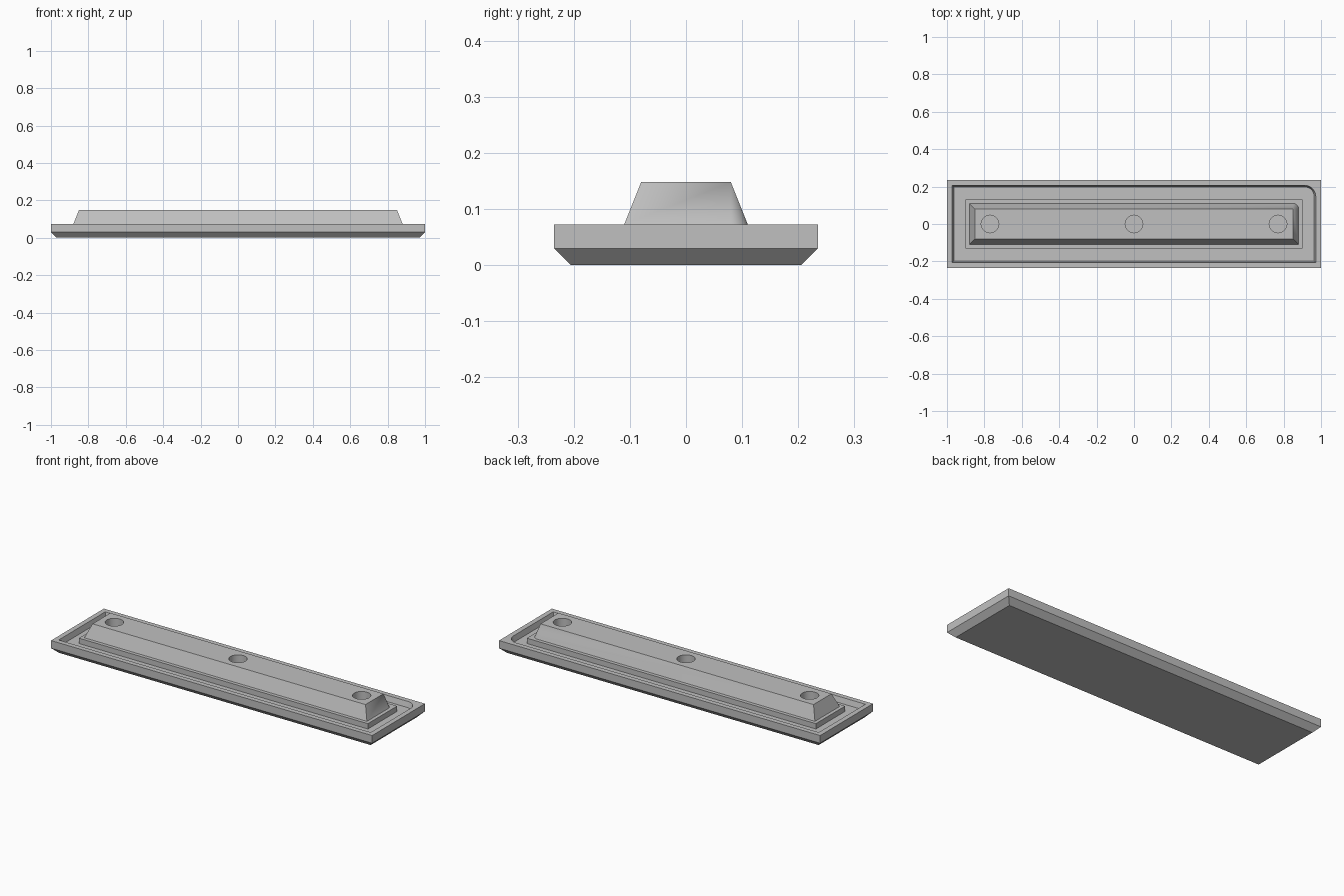
import bpy, bmesh, math

cube = bpy.data.objects.get("Cube")
if cube:
    bpy.data.objects.remove(cube, do_unlink=True)

grey = bpy.data.materials.new("plain grey")
grey.use_nodes = True
colour = (0.53, 0.53, 0.53, 1)
grey.diffuse_color = colour
grey.node_tree.nodes["Principled BSDF"].inputs["Base Color"].default_value = colour

CORNER_STEPS = 10


def outline(half_x, half_y, radius=0):
    """Rectangle whose back-left corner is rounded."""
    points = [(-half_x, half_y), (-half_x, -half_y), (half_x, -half_y)]
    for i in range(CORNER_STEPS + 1):
        a = math.pi / 2 * i / CORNER_STEPS
        points.append((half_x - radius + radius * math.cos(a),
                       half_y - radius + radius * math.sin(a)))
    return points


def loft(name, rings):
    """Skin a closed solid through (half_x, half_y, z, corner radius) rings."""
    bm = bmesh.new()
    loops = [[bm.verts.new((x, y, z)) for x, y in outline(hx, hy, r)]
             for hx, hy, z, r in rings]
    for low, high in zip(loops, loops[1:]):
        for i in range(len(low)):
            j = (i + 1) % len(low)
            bm.faces.new((low[i], low[j], high[j], high[i]))
    bm.faces.new(loops[0][::-1])
    bm.faces.new(loops[-1])
    bmesh.ops.remove_doubles(bm, verts=bm.verts, dist=0.0001)
    bmesh.ops.recalc_face_normals(bm, faces=bm.faces)
    mesh = bpy.data.meshes.new(name)
    bm.to_mesh(mesh)
    bm.free()
    mesh.materials.append(grey)
    obj = bpy.data.objects.new(name, mesh)
    bpy.context.collection.objects.link(obj)
    return obj


RIM, FLOOR, TOP = 0.073, 0.043, 0.148

# Plate with bevelled underside, sunken channel, inner step and tapered ridge
plate = loft("ridged_plate", [
    (0.97, 0.205, 0, 0),
    (1.0, 0.235, 0.03, 0),
    (1.0, 0.235, RIM, 0),
    (0.972, 0.207, RIM, 0.06),
    (0.963, 0.198, FLOOR, 0.05),
    (0.90, 0.13, FLOOR, 0),
    (0.90, 0.13, RIM, 0),
    (0.88, 0.11, RIM, 0.03),
    (0.85, 0.08, TOP, 0),
])

# Three round blind holes along the ridge
for x in (-0.77, 0, 0.77):
    bpy.ops.mesh.primitive_cylinder_add(vertices=48, radius=0.047, depth=0.2,
                                        location=(x, 0, RIM + 0.1))
    cutter = bpy.context.object
    cutter.name = "hole_cutter"
    cutter.hide_render = True
    cutter.data.materials.append(grey)
    cut = plate.modifiers.new("hole", "BOOLEAN")
    cut.operation = "DIFFERENCE"
    cut.solver = "EXACT"
    cut.object = cutter
    bpy.ops.object.select_all(action="DESELECT")
    plate.select_set(True)
    bpy.context.view_layer.objects.active = plate
    bpy.ops.object.modifier_apply(modifier=cut.name)
    bpy.data.objects.remove(cutter, do_unlink=True)

bpy.ops.object.shade_smooth_by_angle(angle=math.radians(30))
